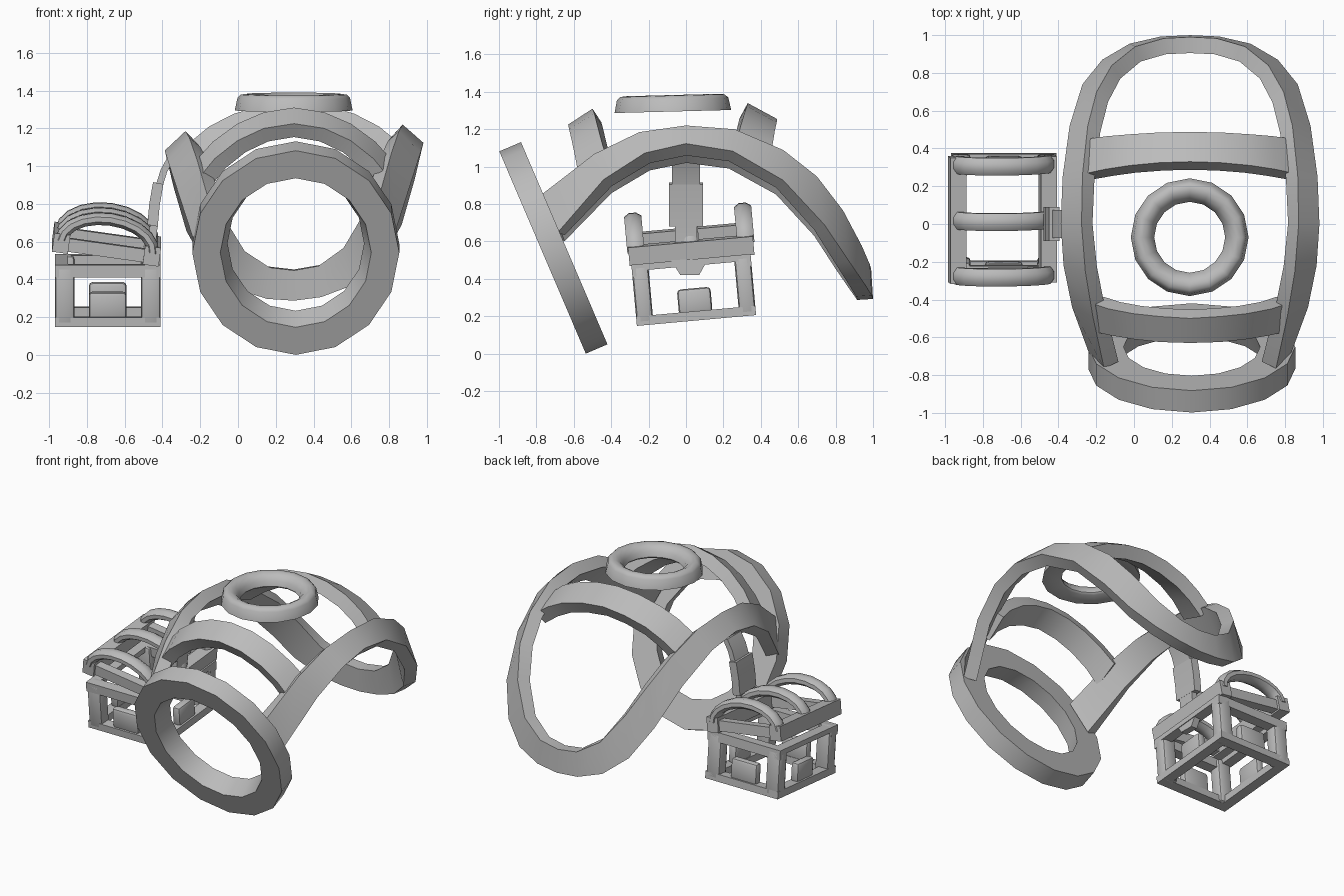
import bpy, bmesh, math
from mathutils import Vector, Matrix

if "Cube" in bpy.data.objects:
    bpy.data.objects.remove(bpy.data.objects["Cube"])

grey = bpy.data.materials.new("plain grey")
grey.diffuse_color = (0.5, 0.5, 0.5, 1)
grey.use_nodes = True
grey.node_tree.nodes["Principled BSDF"].inputs["Base Color"].default_value = grey.diffuse_color
CX = 0.297  # centre line of the large frame


def finish(name, bm, matrix=None, angle=32):
    if matrix:
        bm.transform(matrix)
    bmesh.ops.recalc_face_normals(bm, faces=bm.faces)
    me = bpy.data.meshes.new(name)
    bm.to_mesh(me)
    bm.free()
    ob = bpy.data.objects.new(name, me)
    bpy.context.collection.objects.link(ob)
    me.materials.append(grey)
    bpy.ops.object.select_all(action='DESELECT')
    ob.select_set(True)
    bpy.context.view_layer.objects.active = ob
    bpy.ops.object.shade_smooth_by_angle(angle=math.radians(angle))
    return ob


def loft(name, rings, closed=False, matrix=None, angle=32):
    """Skin a row of equal-sized section loops."""
    bm = bmesh.new()
    rows = [[bm.verts.new(p) for p in r] for r in rings]
    n, k = len(rows), len(rows[0])
    for i in range(n if closed else n - 1):
        a, b = rows[i], rows[(i + 1) % n]
        for j in range(k):
            bm.faces.new((a[j], a[(j + 1) % k], b[(j + 1) % k], b[j]))
    if not closed:
        bm.faces.new(rows[0])
        bm.faces.new(rows[-1])
    return finish(name, bm, matrix, angle)


def band(name, edge_a, edge_b, thick, roll=0):
    """Mirrored flat band between two edges, given from the centre line outward."""
    def full(half):
        right = [Vector((CX + x, y, z + roll * (x - 0.57))) for x, y, z in half]
        left = [Vector((CX - x, y, z + roll * (-x - 0.57))) for x, y, z in half[:0:-1]]
        return left + right
    A, B = full(edge_a), full(edge_b)
    rings = []
    for i, (a, b) in enumerate(zip(A, B)):
        lo, hi = max(i - 1, 0), min(i + 1, len(A) - 1)
        n = (A[hi] + B[hi] - A[lo] - B[lo]).cross(b - a).normalized()
        if n.dot(Vector((CX, 0, 0.35)) - a) < 0:
            n.negate()
        rings.append([a, b, b + n * thick, a + n * thick])
    loft(name, rings)


def lathe(name, profile, sides, matrix, angle=32):
    rings = []
    for i in range(sides):
        t = 2 * math.pi * i / sides
        rings.append([(r * math.cos(t), r * math.sin(t), z) for r, z in profile])
    loft(name, rings, True, matrix, angle)


def box(name, lo, hi, matrix=None, bevel=0):
    bm = bmesh.new()
    bmesh.ops.create_cube(bm, size=1)
    for v in bm.verts:
        v.co = [(l + h) / 2 + c * (h - l) for l, h, c in zip(lo, hi, v.co)]
    if bevel:
        bmesh.ops.bevel(bm, geom=bm.edges[:], offset=bevel, segments=2, affect='EDGES', profile=0.5)
    finish(name, bm, matrix)


# Large front ring, leaning forward, its hole narrowing toward the back
tilt = math.atan2(0.393, 0.919)
ring_m = (Matrix.Translation((0.306, -0.709, 0.566)) @ Matrix.Rotation(tilt - math.pi / 2, 4, 'X')
          @ Matrix.Diagonal((0.548, 0.588, 1, 1)))
lathe("front_ring", [(1, -0.063), (1, 0.063), (0.66, 0.063), (0.73, -0.063)], 16, ring_m)

# Long rail looping from the ring around the back
band("side_rail",
     [(0, 0.99, 0.47), (0.14, 0.983, 0.49), (0.29, 0.94, 0.585), (0.415, 0.84, 0.77), (0.495, 0.70, 0.95),
      (0.542, 0.52, 1.09), (0.57, 0.26, 1.2), (0.575, 0, 1.22), (0.555, -0.25, 1.185), (0.515, -0.49, 1.07),
      (0.455, -0.765, 0.86)],
     [(0, 1.0, 0.31), (0.155, 0.993, 0.325), (0.32, 0.955, 0.38), (0.465, 0.87, 0.50), (0.57, 0.74, 0.69),
      (0.638, 0.52, 0.925), (0.675, 0.25, 1.08), (0.685, 0, 1.12), (0.67, -0.22, 1.07), (0.625, -0.44, 0.93),
      (0.535, -0.685, 0.65)], 0.085, 0.03)

# Cross straps over the body
band("front_strap",
     [(0, -0.63, 1.225), (0.16, -0.625, 1.2), (0.3, -0.61, 1.135), (0.42, -0.59, 1.04), (0.51, -0.57, 0.93)],
     [(0, -0.5, 1.31), (0.16, -0.49, 1.285), (0.3, -0.475, 1.225), (0.43, -0.45, 1.13), (0.52, -0.42, 1.03)], 0.085)
band("back_strap",
     [(0, 0.33, 1.34), (0.16, 0.325, 1.323), (0.32, 0.31, 1.277), (0.45, 0.29, 1.21), (0.565, 0.265, 1.115)],
     [(0, 0.487, 1.255), (0.16, 0.485, 1.237), (0.32, 0.475, 1.193), (0.44, 0.465, 1.13), (0.55, 0.45, 1.05)], 0.09)

# Floating top ring with a rounded crown
lathe("top_ring", [(0.312, 0), (0.298, 0.066), (0.28, 0.084), (0.25, 0.088), (0.22, 0.072), (0.198, 0.045),
                   (0.188, 0.012), (0.2, 0)], 16,
      Matrix.Translation((0.295, -0.07, 1.295)) @ Matrix.Rotation(math.radians(1.5), 4, 'X'), 48)


# Hanging strap between the rail and the chest
def hanger(name, pts, half_width, thick):
    rings = []
    for x, z in pts:
        rings.append([(x, -half_width, z), (x, half_width, z),
                      (x + thick, half_width, z - 0.01), (x + thick, -half_width, z - 0.01)])
    loft(name, rings)


hanger("hanger_top", [(-0.372, 1.05), (-0.41, 0.98), (-0.435, 0.9)], 0.075, 0.035)
hanger("hanger_link", [(-0.45, 0.915), (-0.47, 0.8), (-0.48, 0.69)], 0.09, 0.055)
hanger("hanger_bottom", [(-0.465, 0.7), (-0.475, 0.6), (-0.475, 0.5)], 0.06, 0.04)
loft("clasp", [[(x, -0.08, 0.5), (x, 0.12, 0.51), (x, 0.07, 0.42), (x, -0.03, 0.42)] for x in (-0.46, -0.415)])

# Open chest base: posts, rims and catches
base = Matrix.Translation((-0.69, 0.04, 0.355)) @ Matrix.Rotation(math.radians(5.2), 4, 'X')
HX, HY, Z0, Z1, W = 0.28, 0.32, -0.178, 0.15, 0.105
for sx in (-1, 1):
    for sy in (-1, 1):
        xs, ys = sorted((sx * HX, sx * (HX - W))), sorted((sy * HY, sy * (HY - 0.09)))
        box("chest_post", (xs[0], ys[0], Z0), (xs[1], ys[1], Z1), base, 0.022)
for rim, za, zb, side in (("bottom_rim", Z0, Z0 + 0.05, 0.05), ("top_rim", Z1 - 0.065, Z1, 0.035)):
    for s in (-1, 1):
        y = sorted((s * HY, s * (HY - 0.07)))
        x = sorted((s * HX, s * (HX - 0.07)))
        box(rim + "_long", (-HX, y[0], za), (HX, y[1], zb), base)
        box(rim + "_side", (x[0], -HY, zb - side), (x[1], HY, zb), base)
for s in (-1, 1):
    y = sorted((s * (HY - 0.01), s * (HY - 0.07)))
    x = sorted((s * (HX - 0.01), s * (HX - 0.07)))
    box("catch", (-0.1, y[0], -0.14), (0.1, y[1], 0.005), base, 0.02)
    box("side_catch", (x[0], -0.09, -0.14), (x[1], 0.09, -0.005), base, 0.02)

# Lid: rails and arched ribs, tipped open
lid = (Matrix.Translation((-0.697, 0.025, 0.582)) @ Matrix.Rotation(math.radians(5.2), 4, 'X')
       @ Matrix.Rotation(math.radians(8), 4, 'Y'))
for s in (-1, 1):
    x = sorted((s * 0.285, s * 0.2))
    box("lid_rail", (x[0], -0.335, -0.045), (x[1], 0.335, 0.055), lid)
    y = sorted((s * 0.32, s * 0.26))
    box("lid_end", (-0.24, y[0], -0.035), (0.24, y[1], 0.035), lid)
for yc in (-0.295, 0, 0.295):
    rings = []
    for i in range(11):
        t = math.pi * i / 10
        ring = []
        for k in range(8):
            a = 2 * math.pi * (k + 0.5) / 8
            r = 0.035 * math.cos(a)
            ring.append(((0.245 + r) * math.cos(t), yc + 0.05 * math.sin(a), 0.02 + (0.145 + r) * math.sin(t)))
        rings.append(ring)
    loft("lid_rib", rings, matrix=lid, angle=50)
